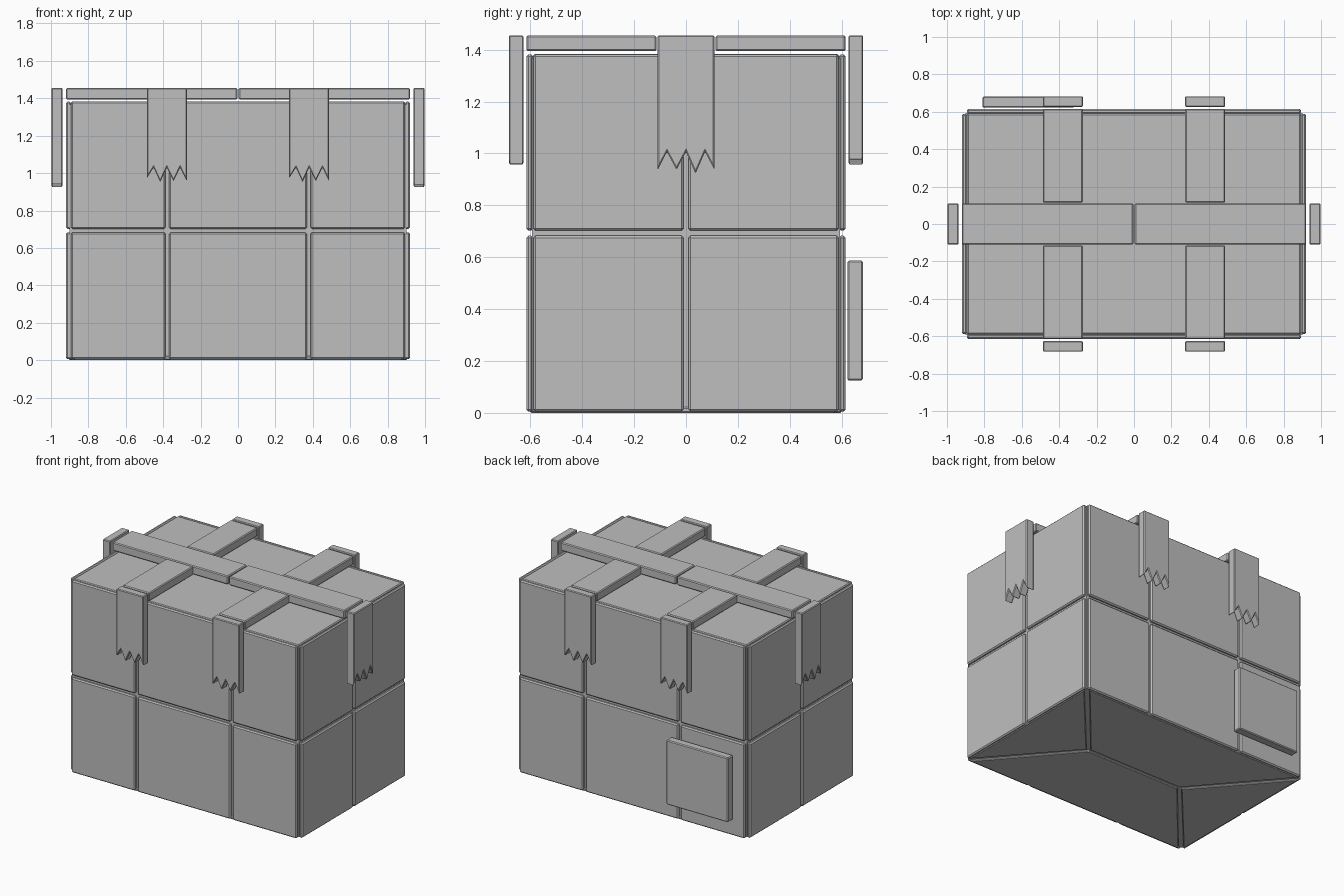
import bpy, bmesh
from math import pi
from mathutils import Matrix, Vector

default_cube = bpy.data.objects.get("Cube")
if default_cube:
    bpy.data.objects.remove(default_cube, do_unlink=True)

grey = bpy.data.materials.new("plain_grey")
grey.use_nodes = True
grey.diffuse_color = (0.52, 0.52, 0.52, 1)
grey.node_tree.nodes["Principled BSDF"].inputs["Base Color"].default_value = grey.diffuse_color


def prism(name, outline, sweep, bevel=0.006, turn=0.0):
    """Extrude a planar outline along sweep, turn it about z, soften its edges."""
    bm = bmesh.new()
    face = bm.faces.new([bm.verts.new(p) for p in outline])
    grown = bmesh.ops.extrude_face_region(bm, geom=[face])["geom"]
    moved = [v for v in grown if isinstance(v, bmesh.types.BMVert)]
    bmesh.ops.translate(bm, verts=moved, vec=Vector(sweep))
    bmesh.ops.recalc_face_normals(bm, faces=bm.faces[:])
    bm.transform(Matrix.Rotation(turn, 4, "Z"))
    mesh = bpy.data.meshes.new(name)
    bm.to_mesh(mesh)
    bm.free()
    mesh.materials.append(grey)
    ob = bpy.data.objects.new(name, mesh)
    bpy.context.collection.objects.link(ob)
    if bevel:
        mod = ob.modifiers.new("soft_edges", "BEVEL")
        mod.width, mod.segments = bevel, 1
    return ob


def box(name, xs, ys, zs, bevel=0.006, turn=0.0):
    (x0, x1), (y0, y1), (z0, z1) = xs, ys, zs
    corners = [(x0, y0, z0), (x1, y0, z0), (x1, y1, z0), (x0, y1, z0)]
    return prism(name, corners, (0, 0, z1 - z0), bevel, turn)


def torn_strap(name, u0, u1, inner, depth, tips, notch, turn):
    """Hanging strap with four torn points along its lower end."""
    top, steps = 1.455, 6
    edge = []
    for i in range(steps + 1):
        z = notch if i % 2 else tips[i // 2]
        edge.append((u0 + (u1 - u0) * i / steps, -inner, z))
    outline = edge + [(u1, -inner, top), (u0, -inner, top)]
    prism(name, outline, (0, -depth, 0), 0.005, turn)


# Inner body seen through the seams
box("inner_body", (-0.9, 0.9), (-0.593, 0.593), (0.012, 1.368), 0)

# Wall panels: two rows, three columns on long walls and two on short walls
rows = [(0.005, 0.683), (0.702, 1.382)]
long_cols = [(-0.893, -0.387), (-0.368, 0.368), (0.387, 0.893)]
short_cols = [(-0.588, -0.01), (0.01, 0.588)]
walls = [("front", 0, 0.615, long_cols), ("left", pi / 2, 0.92, short_cols),
         ("back", pi, 0.615, long_cols), ("right", -pi / 2, 0.92, short_cols)]
for side, turn, out, cols in walls:
    for r, zs in enumerate(rows):
        for c, us in enumerate(cols):
            box(f"{side}_panel_{r}_{c}", us, (-out, 0.026 - out), zs, 0.008, turn)

# Top panel
box("top_panel", (-0.892, 0.892), (-0.59, 0.59), (1.36, 1.383))

# Bottom panels, mitred like folded flaps
for side, turn in (("front", 0), ("back", pi)):
    prism(f"bottom_{side}_flap",
          [(-0.88, -0.6, 0), (0.88, -0.6, 0), (0.375, -0.01, 0), (-0.375, -0.01, 0)],
          (0, 0, 0.022), 0.005, turn)
for side, turn in (("left", 0), ("right", pi)):
    prism(f"bottom_{side}_flap", [(0.905, -0.58, 0), (0.905, 0.58, 0), (0.4, 0, 0)],
          (0, 0, 0.022), 0.005, turn)

# Straps lying across the top
strap_z = (1.394, 1.455)
for sign, side in ((-1, "right"), (1, "left")):
    turn = 0 if sign > 0 else pi
    box(f"long_strap_{side}", (0.004, 0.92), (-0.11, 0.11), strap_z, turn=turn)
    across = sorted((sign * 0.274, sign * 0.487))
    box(f"cross_strap_{side}_front", across, (-0.615, -0.114), strap_z)
    box(f"cross_strap_{side}_back", across, (0.114, 0.615), strap_z)

# Torn strap ends hanging down the walls
long_tips = (0.973, 0.952, 0.957, 0.957)
short_tips = (0.935, 0.937, 0.922, 0.937)
for side, turn in (("front", 0), ("back", pi)):
    for n, u in enumerate((-0.487, 0.274)):
        torn_strap(f"{side}_strap_end_{n}", u, u + 0.213, 0.626, 0.057, long_tips, 1.03, turn)
for side, turn in (("left", pi / 2), ("right", -pi / 2)):
    torn_strap(f"{side}_strap_end", -0.11, 0.11, 0.938, 0.06, short_tips, 1.006, turn)

# Label plate on the back
box("back_label", (-0.81, -0.32), (0.622, 0.682), (0.125, 0.587))
